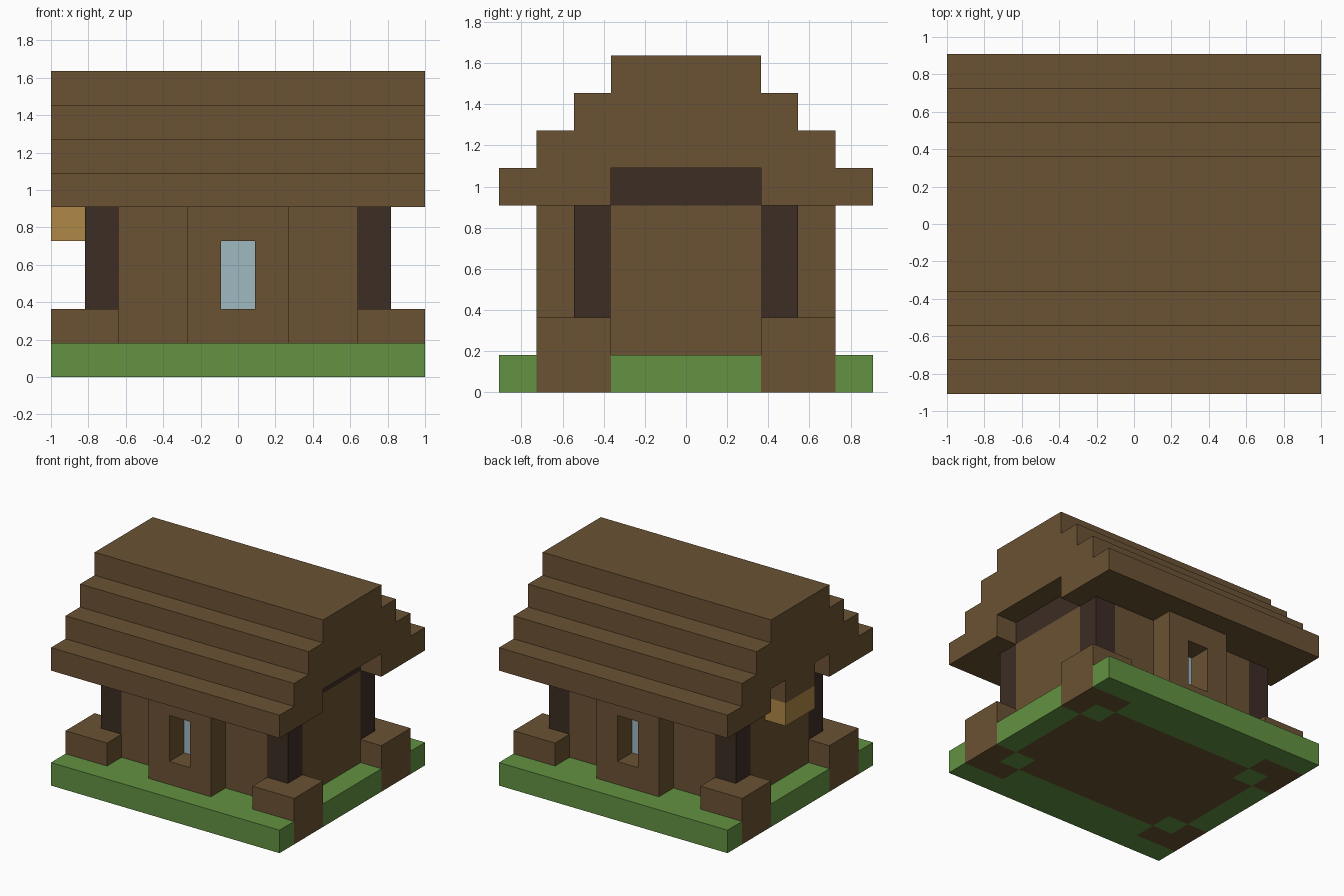
import bpy, bmesh
from mathutils import Vector

cube = bpy.data.objects.get("Cube")
if cube:
    bpy.data.objects.remove(cube)

U = 2 / 11            # one block
NX, NY = 11, 10       # footprint in blocks


def material(name, rgb):
    m = bpy.data.materials.new(name)
    m.use_nodes = True
    colour = (*rgb, 1)
    m.diffuse_color = colour
    m.node_tree.nodes["Principled BSDF"].inputs["Base Color"].default_value = colour
    return m


WOOD = material("brown wood", (0.147, 0.084, 0.033))
DARK = material("dark timber", (0.045, 0.026, 0.018))
GRASS = material("grass green", (0.122, 0.287, 0.054))
LAMP = material("amber", (0.434, 0.246, 0.061))
GLASS = material("pale blue glass", (0.352, 0.479, 0.539))


def place(x, y, z):
    return Vector((x - NX / 2, y - NY / 2, z)) * U


def finish(name, bm, mat):
    bmesh.ops.recalc_face_normals(bm, faces=bm.faces)
    mesh = bpy.data.meshes.new(name)
    bm.to_mesh(mesh)
    bm.free()
    mesh.materials.append(mat)
    bpy.context.collection.objects.link(bpy.data.objects.new(name, mesh))


def blocks(name, mat, boxes, mirror=""):
    """Boxes as (x0, x1, y0, y1, z0, z1) in blocks, mirrored across the axes named."""
    boxes = list(boxes)
    if "x" in mirror:
        boxes += [(NX - b, NX - a, *rest) for a, b, *rest in boxes]
    if "y" in mirror:
        boxes += [(a, b, NY - d, NY - c, e, f) for a, b, c, d, e, f in boxes]
    bm = bmesh.new()
    for x0, x1, y0, y1, z0, z1 in boxes:
        lo, hi = place(x0, y0, z0), place(x1, y1, z1)
        for v in bmesh.ops.create_cube(bm, size=1)["verts"]:
            v.co = [lo[i] if v.co[i] < 0 else hi[i] for i in range(3)]
    finish(name, bm, mat)


# Ground: lawn around a wooden floor
blocks("lawn_edges", GRASS, [(0, 11, 0, 1, 0, 1), (2, 9, 1, 2, 0, 1)], "y")
blocks("lawn_sides", GRASS, [(0, 1, 3, 7, 0, 1)], "x")
blocks("lawn_under_posts", GRASS, [(1, 2, 2, 3, 0, 1)], "xy")
blocks("floor", WOOD, [(2, 9, 2, 8, 0, 1), (1, 2, 3, 7, 0, 1), (9, 10, 3, 7, 0, 1)])

# L-shaped footings hugging the corner posts
blocks("corner_footings", WOOD, [(0, 1, 1, 3, 0, 2), (1, 2, 1, 2, 0, 2)], "xy")
blocks("corner_posts", DARK, [(1, 2, 2, 3, 1, 5)], "xy")

# Walls with projecting window bays at front and back
blocks("long_walls", WOOD, [(2, 5, 2, 3, 1, 5), (6, 9, 2, 3, 1, 5)], "y")
blocks("end_walls", WOOD, [(1, 2, 3, 7, 1, 5)], "x")
blocks("window_bay_sides", WOOD, [(4, 5, 1, 2, 1, 5)], "xy")
blocks("window_sill_and_lintel", WOOD, [(5, 6, 1, 3, 1, 2), (5, 6, 1, 3, 4, 5)], "y")
blocks("window_panes", GLASS, [(5, 6, 2, 3, 2, 4)], "y")

# Stepped roof: half profile mirrored, extruded along x
half = [(3, 6), (3, 5), (0, 5), (0, 6), (1, 6), (1, 7), (2, 7), (2, 8), (3, 8), (3, 9)]
profile = half + [(NY - y, z) for y, z in reversed(half)]
bm = bmesh.new()
face = bm.faces.new([bm.verts.new(place(0, y, z)) for y, z in profile])
side = bmesh.ops.extrude_face_region(bm, geom=[face])["geom"]
bmesh.ops.translate(bm, vec=(NX * U, 0, 0),
                    verts=[g for g in side if isinstance(g, bmesh.types.BMVert)])
finish("stepped_roof", bm, WOOD)

# Gable beams, and the lamp with its bracket
blocks("gable_beams", DARK, [(1, 2, 3, 7, 5, 6)], "x")
blocks("lamp_bracket", WOOD, [(0, 1, 4, 6, 5, 6)])
blocks("hanging_lamp", LAMP, [(0, 1, 4, 6, 4, 5)])
